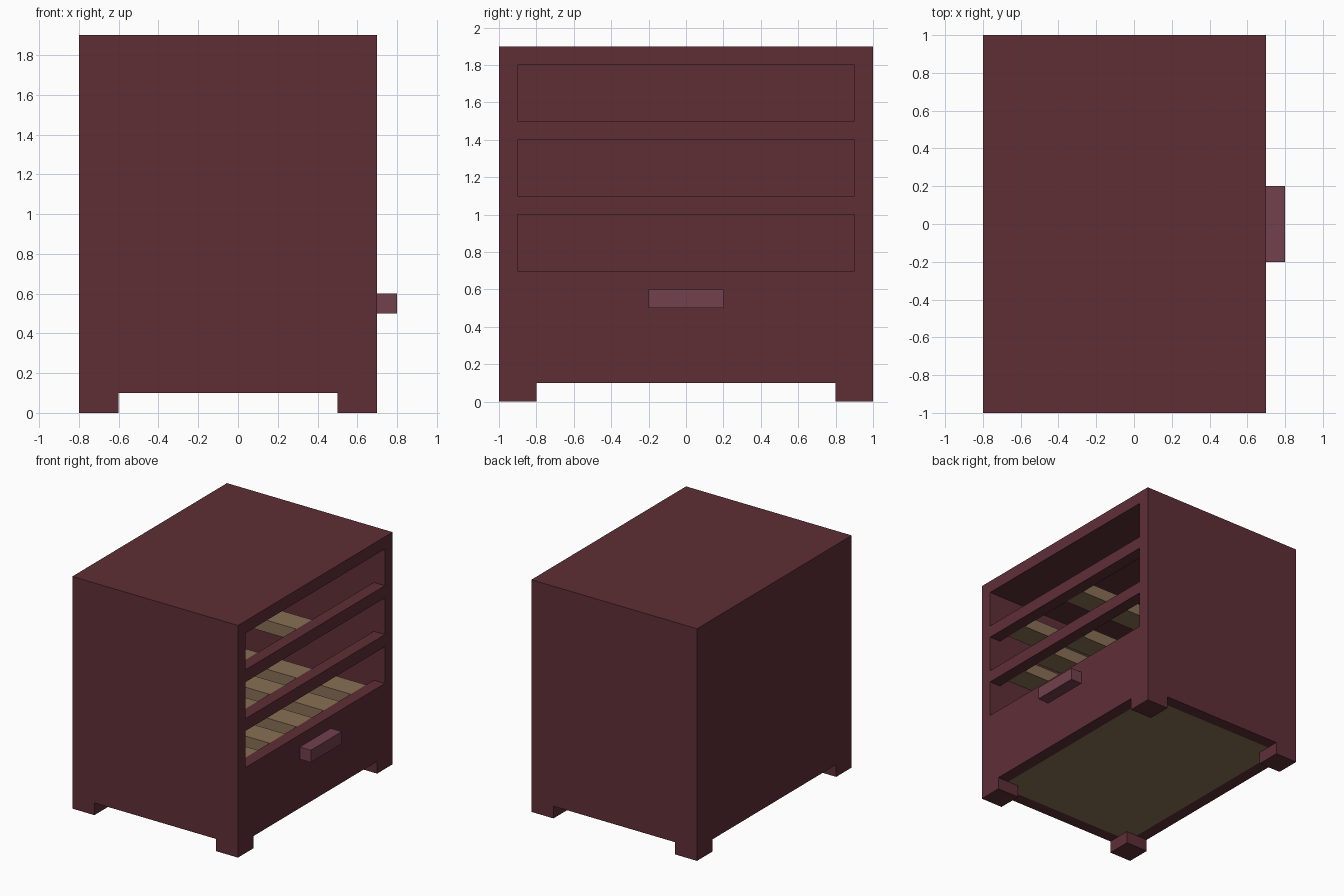
import bpy

if "Cube" in bpy.data.objects:
    bpy.data.objects.remove(bpy.data.objects["Cube"])


def material(name, rgb):
    m = bpy.data.materials.new(name)
    m.diffuse_color = (*rgb, 1)
    m.use_nodes = True
    m.node_tree.nodes["Principled BSDF"].inputs["Base Color"].default_value = m.diffuse_color
    return m


MAROON = material("maroon_paint", (0.112, 0.028, 0.037))
TAN = material("tan_wood", (0.25, 0.16, 0.09))
ROSE = material("rose_handle", (0.165, 0.052, 0.073))


def box(name, x, y, z, mat=None):
    """Box from (min, max) pairs."""
    bpy.ops.mesh.primitive_cube_add(size=1, location=[sum(p) / 2 for p in (x, y, z)])
    ob = bpy.context.object
    ob.name = name
    ob.scale = [p[1] - p[0] for p in (x, y, z)]
    bpy.ops.object.transform_apply(location=True, rotation=False, scale=True)
    if mat:
        ob.data.materials.append(mat)
    return ob


def cut(target, x, y, z):
    cutter = box("cutter", x, y, z, MAROON)
    cutter.hide_render = True
    mod = target.modifiers.new("cut", 'BOOLEAN')
    mod.operation, mod.solver, mod.object = 'DIFFERENCE', 'EXACT', cutter
    bpy.context.view_layer.objects.active = target
    bpy.ops.object.modifier_apply(modifier=mod.name)
    bpy.data.objects.remove(cutter)


# Hollow cabinet shell with three shelf openings
cabinet = box("cabinet", (-0.8, 0.7), (-1, 1), (0.1, 1.9), MAROON)
cut(cabinet, (-0.7, 0.6), (-0.9, 0.9), (0, 1.8))
for z in (0.7, 1.1, 1.5):
    cut(cabinet, (0.5, 0.8), (-0.9, 0.9), (z, z + 0.3))

# Feet at the corners
for x in (-0.8, 0.5):
    for y in (-1, 0.8):
        box("foot", (x, x + 0.2), (y, y + 0.2), (0, 0.1), MAROON)

# Wooden floor panel
box("floor_panel", (-0.7, 0.6), (-0.9, 0.9), (0.1, 0.2), TAN)

# Slatted shelves behind the rails, fewer slats higher up
shelves = {0.7: (-0.7, -0.35, 0, 0.35, 0.7), 1.1: (-0.7, -0.35, 0), 1.5: (-0.7, 0)}
for top, centres in shelves.items():
    for y in centres:
        box("shelf_slat", (-0.7, 0.6), (y - 0.1, y + 0.1), (top - 0.1, top), TAN)

# Drawer handle
box("drawer_handle", (0.7, 0.8), (-0.2, 0.2), (0.5, 0.6), ROSE)
